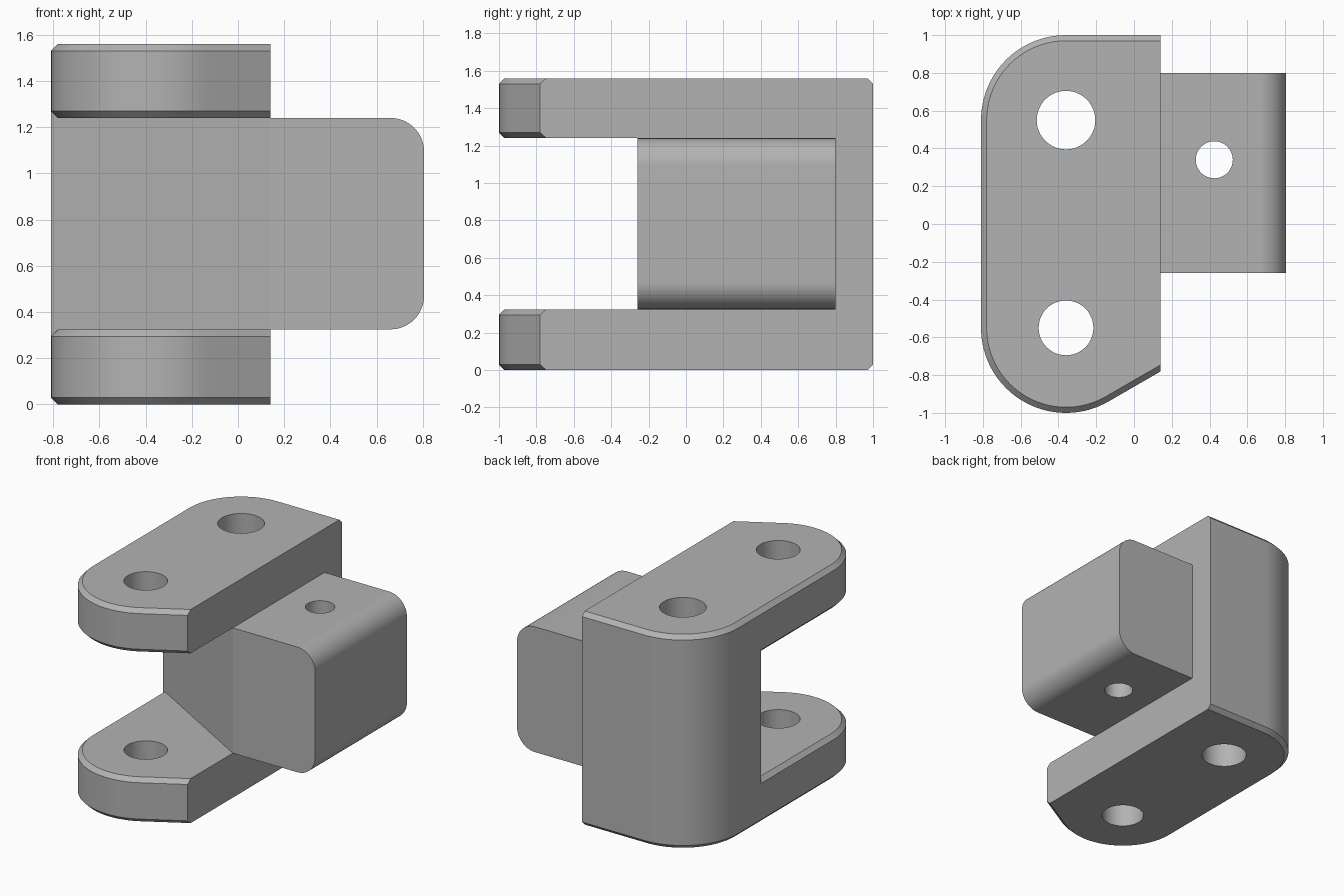
import bpy, bmesh
from math import sin, cos, tan, radians

cube = bpy.data.objects.get("Cube")
if cube:
    bpy.data.objects.remove(cube, do_unlink=True)

HEIGHT, LOW, HIGH = 1.56, 0.325, 1.24      # overall height, slot floor and ceiling
SIDE, AXIS_X, AXIS_Y, RADIUS = 0.14, -0.36, 0.55, 0.45
BEVEL, SLOPE = 0.03, tan(radians(30))
BLOCK_FRONT, BLOCK_BACK, BLOCK_END = -0.26, 0.8, 0.805

grey = bpy.data.materials.new("plain grey")
grey.use_nodes = True
grey.diffuse_color = (0.45, 0.45, 0.45, 1)
grey.node_tree.nodes["Principled BSDF"].inputs["Base Color"].default_value = grey.diffuse_color


def arc(cx, cy, r, start, end, steps):
    angles = [radians(start + (end - start) * i / steps) for i in range(steps + 1)]
    return [(cx + r * cos(a), cy + r * sin(a)) for a in angles]


def loft(name, rings):
    """Closed solid through rings of 3D points."""
    bm = bmesh.new()
    loops = [[bm.verts.new(p) for p in ring] for ring in rings]
    n = len(loops[0])
    for a, b in zip(loops, loops[1:]):
        for i in range(n):
            j = (i + 1) % n
            bm.faces.new((a[i], a[j], b[j], b[i]))
    bm.faces.new(loops[0][::-1])
    bm.faces.new(loops[-1])
    bmesh.ops.recalc_face_normals(bm, faces=bm.faces)
    mesh = bpy.data.meshes.new(name)
    bm.to_mesh(mesh)
    bm.free()
    mesh.materials.append(grey)
    obj = bpy.data.objects.new(name, mesh)
    bpy.context.collection.objects.link(obj)
    return obj


def at_height(outline, z):
    return [(x, y, z) for x, y in outline]


def combine(target, tool, operation):
    mod = target.modifiers.new(operation.lower(), 'BOOLEAN')
    mod.operation, mod.solver, mod.object = operation, 'EXACT', tool
    bpy.context.view_layer.objects.active = target
    bpy.ops.object.modifier_apply(modifier=mod.name)
    bpy.data.objects.remove(tool, do_unlink=True)


def drill(target, x, y, r):
    ring = arc(x, y, r, 0, 360, 48)[:-1]
    combine(target, loft("drill", [at_height(ring, -0.1), at_height(ring, HEIGHT + 0.1)]), 'DIFFERENCE')


def lug_outline(inset):
    r = RADIUS - inset
    back = arc(AXIS_X, AXIS_Y, r, 90, 180, 24)
    front = arc(AXIS_X, -AXIS_Y, r, 180, 300, 32)
    x, y = front[-1]
    return [(SIDE, AXIS_Y + r)] + back + front + [(SIDE, y + (SIDE - x) * SLOPE)]


def lug(name, z0, z1):
    small, full = lug_outline(BEVEL), lug_outline(0)
    return loft(name, [at_height(small, z0), at_height(full, z0 + BEVEL),
                       at_height(full, z1 - BEVEL), at_height(small, z1)])


# Fork: two chamfered lugs joined by a web with a slanted front wall
fork = lug("fork_body", 0, LOW)
upper_lug = lug("upper_lug", HIGH, HEIGHT)
left_x = AXIS_X - RADIUS
web_outline = ([(SIDE, AXIS_Y + RADIUS)] + arc(AXIS_X, AXIS_Y, RADIUS, 90, 180, 24)
               + [(left_x, BLOCK_FRONT + (SIDE - left_x) * SLOPE), (SIDE, BLOCK_FRONT)])
web = loft("web", [at_height(web_outline, LOW - BEVEL), at_height(web_outline, HIGH + BEVEL)])
combine(fork, web, 'UNION')
combine(fork, upper_lug, 'UNION')
drill(fork, AXIS_X, AXIS_Y, 0.155)
drill(fork, AXIS_X, -AXIS_Y, 0.145)

# Side block with rounded outer edges
r = 0.145
section = ([(SIDE, LOW)] + arc(BLOCK_END - r, LOW + r, r, -90, 0, 16)
           + arc(BLOCK_END - r, HIGH - r, r, 0, 90, 16) + [(SIDE, HIGH)])
block = loft("side_block", [[(x, y, z) for x, z in section] for y in (BLOCK_FRONT, BLOCK_BACK)])
drill(block, 0.425, 0.34, 0.098)

for obj in (fork, block):
    bpy.ops.object.select_all(action='DESELECT')
    obj.select_set(True)
    bpy.context.view_layer.objects.active = obj
    bpy.ops.object.shade_smooth_by_angle(angle=radians(30))
